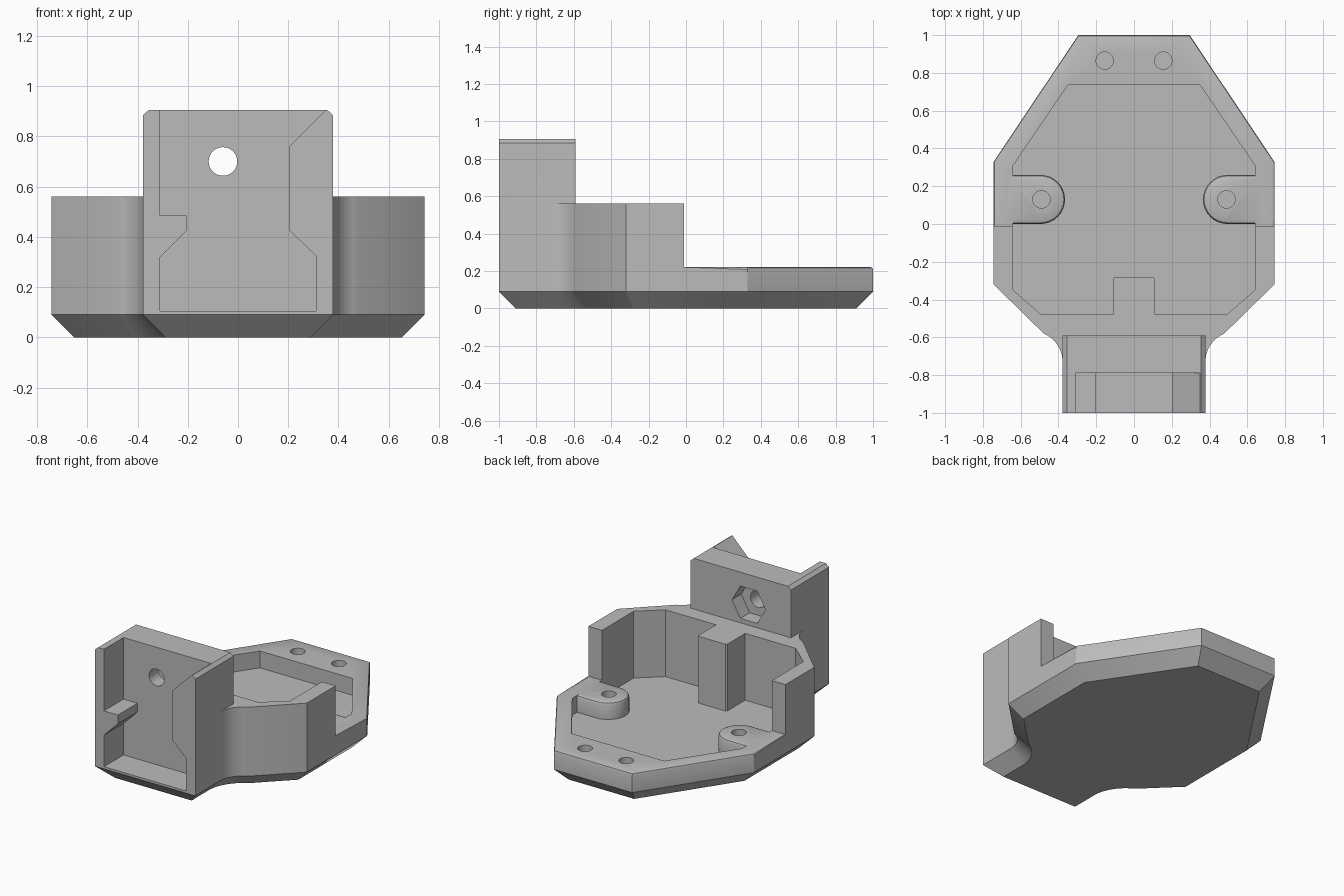
import bpy, bmesh, math
from mathutils import Vector

if "Cube" in bpy.data.objects:
    bpy.data.objects.remove(bpy.data.objects["Cube"])

grey = bpy.data.materials.new("plain grey")
grey.diffuse_color = (0.5, 0.5, 0.5, 1)
grey.use_nodes = True
grey.node_tree.nodes["Principled BSDF"].inputs["Base Color"].default_value = grey.diffuse_color


def loft(name, rings):
    """Closed solid through a list of equal-length 3D rings."""
    bm = bmesh.new()
    vs = [[bm.verts.new(p) for p in r] for r in rings]
    n = len(vs[0])
    bm.faces.new(vs[0])
    bm.faces.new(vs[-1])
    for a, b in zip(vs, vs[1:]):
        for i in range(n):
            j = (i + 1) % n
            bm.faces.new((a[i], a[j], b[j], b[i]))
    bmesh.ops.recalc_face_normals(bm, faces=bm.faces)
    me = bpy.data.meshes.new(name)
    bm.to_mesh(me)
    bm.free()
    me.materials.append(grey)
    ob = bpy.data.objects.new(name, me)
    bpy.context.collection.objects.link(ob)
    return ob


def at_z(pts, z):
    return [(x, y, z) for x, y in pts]


def at_y(pts, y):
    return [(x, y, z) for x, z in pts]


def prism_z(name, pts, z0, z1):
    return loft(name, [at_z(pts, z0), at_z(pts, z1)])


def prism_y(name, pts, y0, y1):
    return loft(name, [at_y(pts, y0), at_y(pts, y1)])


def circle(cx, cy, r, n):
    return [(cx + r * math.cos(2 * math.pi * i / n), cy + r * math.sin(2 * math.pi * i / n))
            for i in range(n)]


def inset(pts, d):
    """Mitred inward offset of a counter-clockwise outline."""
    out, n = [], len(pts)
    for i in range(n):
        p0, p, p1 = (Vector(pts[k % n]) for k in (i - 1, i, i + 1))
        a, b = (p - p0).normalized(), (p1 - p).normalized()
        na, nb = Vector((-a.y, a.x)), Vector((-b.y, b.x))
        out.append(tuple(p + (na + nb) * d / (1 + na.dot(nb))))
    return out


def combine(ob, other, op):
    m = ob.modifiers.new("bool", 'BOOLEAN')
    m.operation, m.solver, m.object = op, 'EXACT', other
    bpy.context.view_layer.objects.active = ob
    bpy.ops.object.modifier_apply(modifier=m.name)
    bpy.data.objects.remove(other)


# Body outline: right half from the front neck to the rear, then mirrored
W, N, R = 0.743, 0.378, 0.1625
sweep = math.pi - math.atan2(0.15, -0.0625)
neck = [(N + R - R * math.cos(sweep * i / 10), -0.73 + R * math.sin(sweep * i / 10))
        for i in range(11)]
half = [(N, -1)] + neck + [(W, -0.32), (W, 0.33), (0.295, 1)]
outline = half + [(-x, y) for x, y in reversed(half)]
body = loft("holder_body", [at_z(inset(outline, 0.09), 0), at_z(outline, 0.09),
                            at_z(outline, 0.56)])

# Lower the rear half to a low rim and soften its outer top edge
combine(body, prism_z("rear_cut", [(-2, -0.01), (2, -0.01), (2, 2), (-2, 2)], 0.22, 2),
        'DIFFERENCE')
bm = bmesh.new()
bm.from_mesh(body.data)
rim = [e for e in bm.edges if all(abs(v.co.z - 0.22) < 1e-3 for v in e.verts)
       and any(v.co.y > 0.01 for v in e.verts)]
bmesh.ops.bevel(bm, geom=rim, offset=0.012, segments=2, profile=0.5, affect='EDGES')
bm.to_mesh(body.data)
bm.free()

# Mount block at the front
tower = [(-N, 0.09), (N, 0.09), (N, 0.885), (0.355, 0.905), (-0.355, 0.905), (-N, 0.885)]
combine(body, prism_y("mount_block", tower, -1, -0.59), 'UNION')

# Inner cavity, leaving a rib standing against the front wall
side = [(0.11, -0.48), (0.49, -0.48), (0.64, -0.35), (0.64, 0.31), (0.35, 0.735)]
rib = [(-0.11, -0.29), (-0.10, -0.28), (0.10, -0.28), (0.11, -0.29)]
cavity = rib + side + [(-x, y) for x, y in reversed(side)]
combine(body, prism_z("cavity_cut", cavity, 0.105, 2), 'DIFFERENCE')

# Keyed slot in the front of the mount block
slot = [(-0.31, 0.105), (0.31, 0.105), (0.31, 0.325), (0.205, 0.425), (0.205, 0.76),
        (0.35, 0.905), (0.35, 1.2), (-0.31, 1.2), (-0.31, 0.485), (-0.205, 0.485),
        (-0.205, 0.425), (-0.31, 0.32)]
combine(body, prism_y("slot_cut", slot, -1.2, -0.79), 'DIFFERENCE')

# Bolt hole and hexagonal nut recess
combine(body, prism_y("bolt_cut", circle(-0.06, 0.70, 0.057, 32), -0.9, -0.5), 'DIFFERENCE')
combine(body, prism_y("nut_cut", circle(-0.06, 0.70, 0.127, 6), -0.69, -0.5), 'DIFFERENCE')

# Rounded screw tabs on both sides, then all screw holes
for s in (1, -1):
    arc = [(0.495 - 0.13 * math.sin(math.pi * i / 16), 0.13 + 0.13 * math.cos(math.pi * i / 16))
           for i in range(17)]
    tab = arc + [(0.70, 0.0), (0.70, 0.26)]
    rings = [at_z(tab, 0.08), at_z(tab, 0.20), at_z(inset(tab, 0.006), 0.214),
             at_z(inset(tab, 0.02), 0.22)]
    rings = [[(s * x, y, z) for x, y, z in r] for r in rings]
    combine(body, loft("screw_tab", rings), 'UNION')
for s in (1, -1):
    for x, y in ((0.49, 0.13), (0.155, 0.865)):
        combine(body, prism_z("screw_cut", circle(s * x, y, 0.046, 32), 0.10, 0.5), 'DIFFERENCE')

# Smooth only the curved areas
bpy.ops.object.select_all(action='DESELECT')
body.select_set(True)
bpy.context.view_layer.objects.active = body
bpy.ops.object.shade_smooth_by_angle(angle=math.radians(25))
